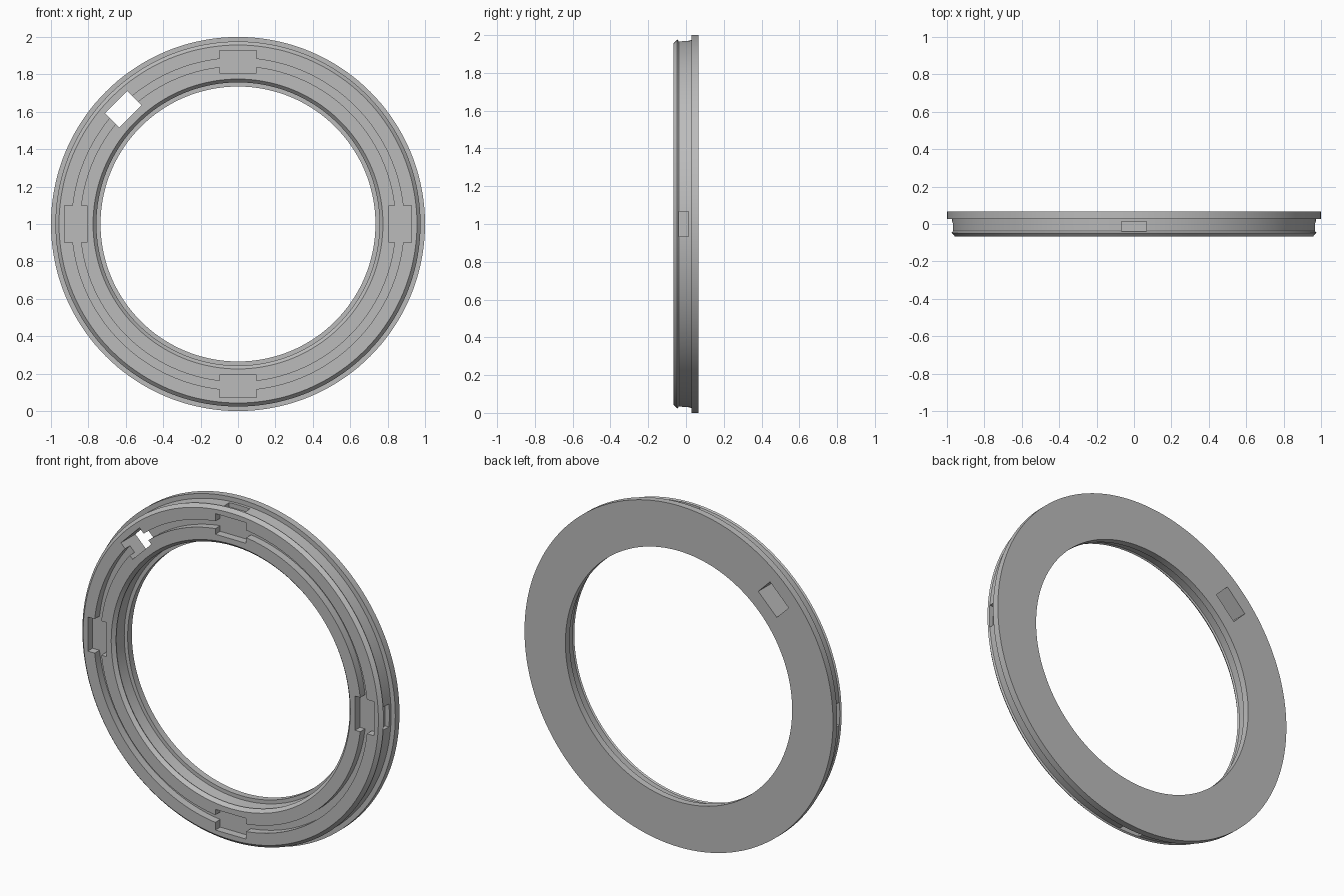
import bpy, bmesh, math
from mathutils import Matrix, Vector

default = bpy.data.objects.get("Cube")
if default:
    bpy.data.objects.remove(default, do_unlink=True)

FRONT, BACK = -0.067, 0.067
FLOOR = FRONT + 0.045          # depth of the channel and pockets
CENTRE = Matrix.Translation((0, 0, 1))

grey = bpy.data.materials.new("plain grey")
colour = (0.5, 0.5, 0.5, 1)
grey.diffuse_color = colour
grey.use_nodes = True
grey.node_tree.nodes["Principled BSDF"].inputs["Base Color"].default_value = colour


def add_mesh(name, bm):
    bmesh.ops.recalc_face_normals(bm, faces=bm.faces)
    mesh = bpy.data.meshes.new(name)
    bm.to_mesh(mesh)
    bm.free()
    obj = bpy.data.objects.new(name, mesh)
    bpy.context.collection.objects.link(obj)
    return obj


def lathe(name, profile, steps):
    """Revolve a closed (radius, depth) profile about the y axis."""
    bm = bmesh.new()
    verts = [bm.verts.new((r, y, 0)) for r, y in profile]
    edges = [bm.edges.new((v, verts[i - 1])) for i, v in enumerate(verts)]
    bmesh.ops.spin(bm, geom=verts + edges, cent=(0, 0, 0), axis=(0, 1, 0),
                   angle=math.tau, steps=steps, use_merge=True)
    bmesh.ops.remove_doubles(bm, verts=bm.verts, dist=1e-5)
    bm.transform(CENTRE)
    return add_mesh(name, bm)


def cut(target, angle, radii, depths, width):
    """Cut a box given by radial range, depth range and tangential width."""
    bm = bmesh.new()
    size = Vector((radii[1] - radii[0], depths[1] - depths[0], width))
    middle = Vector((sum(radii) / 2, sum(depths) / 2, 0))
    turn = Matrix.Rotation(-math.radians(angle), 4, 'Y')
    bmesh.ops.create_cube(bm, size=1, matrix=CENTRE @ turn
                          @ Matrix.Translation(middle) @ Matrix.Diagonal(size.to_4d()))
    cutter = add_mesh("cutter", bm)
    cutter.hide_render = True
    mod = target.modifiers.new("cut", 'BOOLEAN')
    mod.operation = 'DIFFERENCE'
    mod.solver = 'EXACT'
    mod.object = cutter
    bpy.context.view_layer.objects.active = target
    bpy.ops.object.modifier_apply(modifier=mod.name)
    bpy.data.objects.remove(cutter, do_unlink=True)


# Ring section: back flange, lipped rim, channelled front, stepped bore
ring = lathe("mounting_ring", [
    (0.735, BACK), (1.0, BACK), (1.0, 0.028), (0.973, 0.028),
    (0.969, -0.038), (0.976, -0.047), (0.957, FRONT),
    (0.888, FRONT), (0.888, FLOOR), (0.845, FLOOR), (0.845, FRONT),
    (0.775, FRONT), (0.757, -0.047), (0.763, -0.038), (0.757, 0.028),
    (0.735, 0.028)], 144)
ring.data.materials.append(grey)

# Four lug pockets in the front and four shallow notches in the rim
for angle in (0, 90, 180, 270):
    cut(ring, angle, (0.806, 0.927), (FRONT - 0.1, FLOOR), 0.2)
    cut(ring, angle, (0.945, 1.1), (-0.039, 0.013), 0.135)

# Slot right through the ring
cut(ring, 135, (0.814, 0.922), (-0.2, 0.2), 0.17)

bpy.ops.object.select_all(action='DESELECT')
ring.select_set(True)
bpy.context.view_layer.objects.active = ring
bpy.ops.object.shade_smooth_by_angle(angle=math.radians(15))
